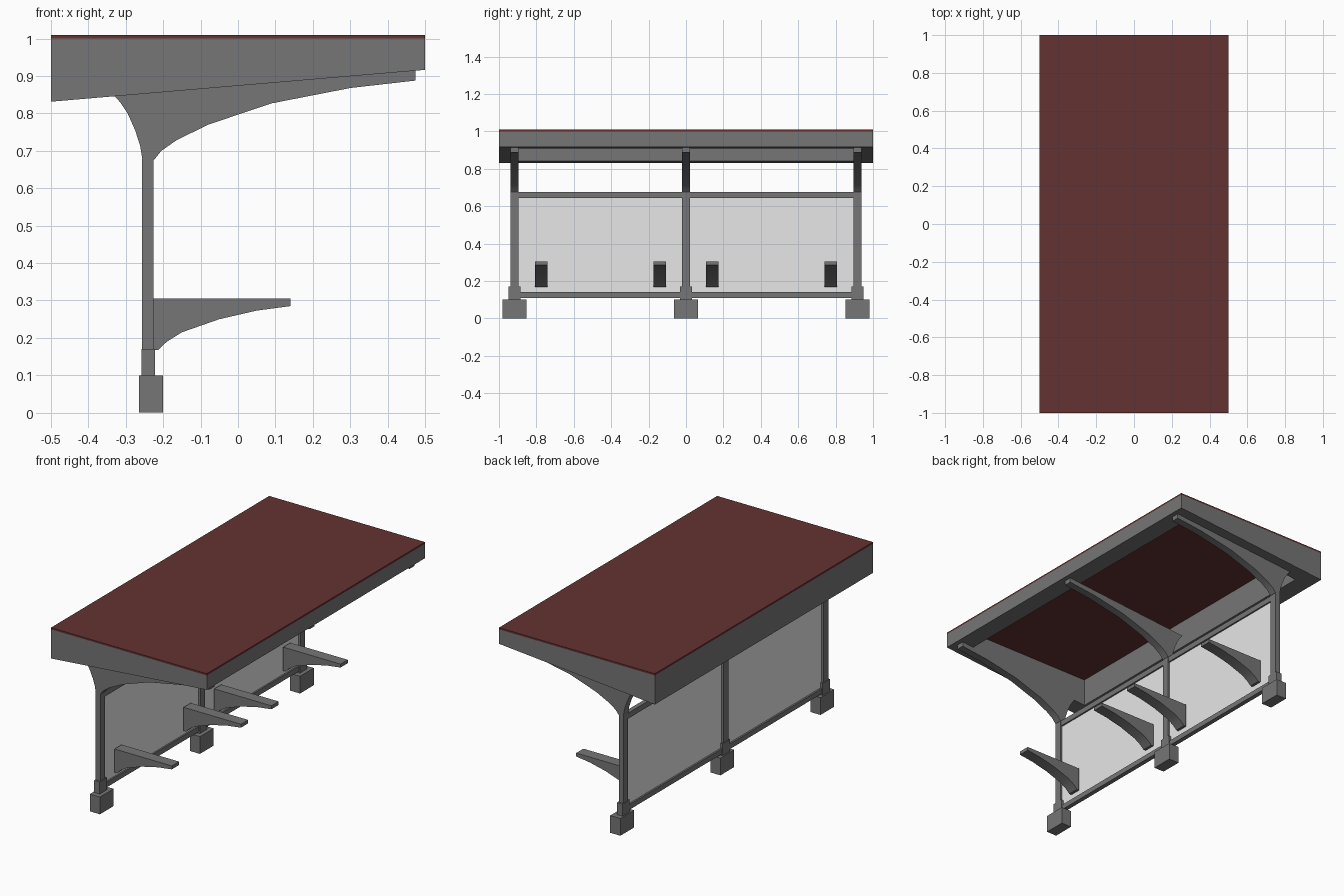
import bpy
import bmesh

cube = bpy.data.objects.get("Cube")
if cube:
    bpy.data.objects.remove(cube, do_unlink=True)


def material(name, rgb):
    mat = bpy.data.materials.new(name)
    mat.use_nodes = True
    colour = (*rgb, 1)
    mat.diffuse_color = colour
    mat.node_tree.nodes["Principled BSDF"].inputs["Base Color"].default_value = colour
    return mat


GREY = material("steel grey", (0.18, 0.18, 0.18))
RED = material("dark red", (0.127, 0.032, 0.032))
PANE = material("pale pane", (0.8, 0.8, 0.8))


def finish(name, bm, mat):
    bmesh.ops.recalc_face_normals(bm, faces=bm.faces[:])
    mesh = bpy.data.meshes.new(name)
    bm.to_mesh(mesh)
    bm.free()
    mesh.materials.append(mat)
    obj = bpy.data.objects.new(name, mesh)
    bpy.context.collection.objects.link(obj)
    return obj


def box(name, xs, ys, zs, mat=GREY):
    bm = bmesh.new()
    bmesh.ops.create_cube(bm, size=1)
    for v in bm.verts:
        v.co = [(r[0] + r[1]) / 2 + c * (r[1] - r[0]) for c, r in zip(v.co, (xs, ys, zs))]
    return finish(name, bm, mat)


def extrude_profile(name, points, y, width):
    """Side profile in x and z, extruded along y."""
    bm = bmesh.new()
    face = bm.faces.new([bm.verts.new((x, y - width / 2, z)) for x, z in points])
    moved = bmesh.ops.extrude_face_region(bm, geom=[face])["geom"]
    bmesh.ops.translate(bm, vec=(0, width, 0),
                        verts=[g for g in moved if isinstance(g, bmesh.types.BMVert)])
    obj = finish(name, bm, GREY)
    bpy.ops.object.select_all(action='DESELECT')
    obj.select_set(True)
    bpy.context.view_layer.objects.active = obj
    bpy.ops.object.shade_smooth_by_angle(angle=0.6)
    return obj


def rim_bottom(x):
    return 0.874 + 0.085 * x


# Roof: thin red deck over a hollow frame with a sloping underside
box("roof_deck", (-0.5, 0.5), (-1, 1), (1.0, 1.01), RED)

bm = bmesh.new()
rings = []
for inset, is_top in ((0, True), (0, False), (0.1, False), (0.1, True)):
    ring = []
    for sx, sy in ((-1, -1), (1, -1), (1, 1), (-1, 1)):
        x, y = sx * (0.5 - inset), sy * (1 - inset)
        ring.append(bm.verts.new((x, y, 1.0 if is_top else rim_bottom(x))))
    rings.append(ring)
for a, b in zip(rings, rings[1:]):
    for i in range(4):
        j = (i + 1) % 4
        bm.faces.new((a[i], a[j], b[j], b[i]))
finish("roof_frame", bm, GREY)

# Curved roof arm, with a short tail behind the post
ARM = [(-0.33, rim_bottom(-0.33)), (-0.315, 0.83), (-0.295, 0.80), (-0.275, 0.755),
       (-0.262, 0.715), (-0.255, 0.675), (-0.225, 0.675), (-0.205, 0.70),
       (-0.165, 0.728), (-0.08, 0.77), (0.09, 0.827), (0.30, 0.868),
       (0.475, 0.888), (0.475, rim_bottom(0.475))]

# Posts with sleeves, footings and roof arms
for label, y in (("right", -0.917), ("middle", 0), ("left", 0.917)):
    box(label + "_post", (-0.256, -0.226), (y - 0.022, y + 0.022), (0.1, 0.68))
    box(label + "_sleeve", (-0.258, -0.222), (y - 0.033, y + 0.033), (0.09, 0.17))
    box(label + "_footing", (-0.265, -0.2), (y - 0.063, y + 0.063), (0, 0.1))
    extrude_profile(label + "_roof_arm", ARM, y, 0.044)

# Tapered seat bracket
SEAT = [(-0.228, 0.305), (-0.228, 0.168), (-0.213, 0.168), (-0.19, 0.19), (-0.15, 0.215),
        (-0.05, 0.25), (0.05, 0.273), (0.14, 0.285), (0.14, 0.305)]

# Back panes, rails and seat brackets in both bays
for label, s in (("right", -1), ("left", 1)):
    span = sorted((s * 0.02, s * 0.897))
    box(label + "_pane", (-0.244, -0.237), span, (0.13, 0.65), PANE)
    box(label + "_bottom_rail", (-0.254, -0.228), span, (0.11, 0.14))
    box(label + "_top_rail", (-0.254, -0.228), span, (0.643, 0.675))
    for place, y in (("inner", 0.14), ("outer", 0.773)):
        extrude_profile(label + "_" + place + "_seat_bracket", SEAT, s * y, 0.066)
